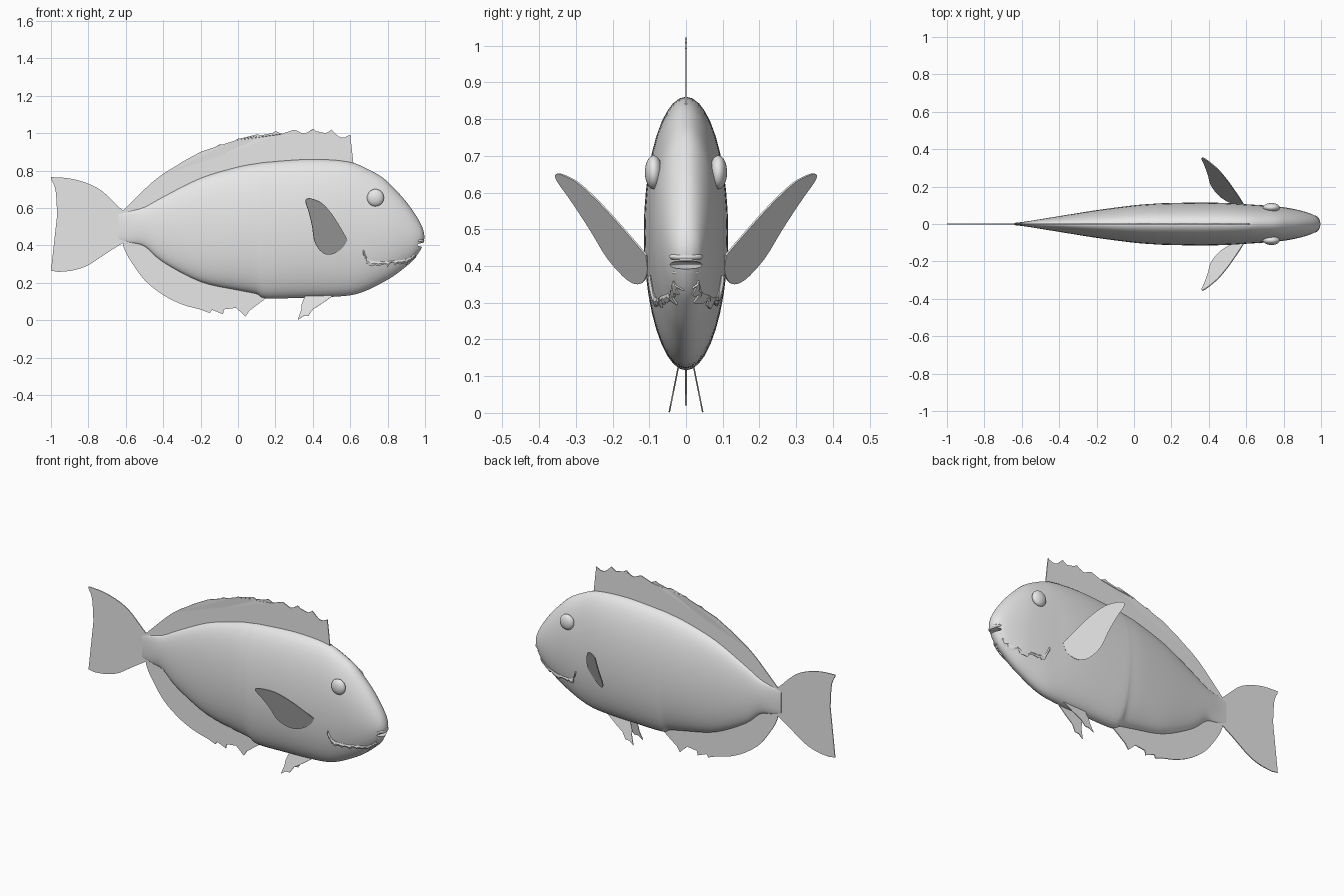
import bpy, bmesh, math, random
from mathutils import Vector

random.seed(4)
if "Cube" in bpy.data.objects:
    bpy.data.objects.remove(bpy.data.objects["Cube"])

grey = bpy.data.materials.new("plain grey")
grey.use_nodes = True
grey.diffuse_color = (0.8, 0.8, 0.8, 1)
grey.node_tree.nodes["Principled BSDF"].inputs["Base Color"].default_value = (0.8, 0.8, 0.8, 1)


def activate(obj):
    bpy.ops.object.select_all(action='DESELECT')
    obj.select_set(True)
    bpy.context.view_layer.objects.active = obj


def smooth(obj, degrees=40):
    activate(obj)
    bpy.ops.object.shade_smooth_by_angle(angle=math.radians(degrees))


def make(name, bm):
    mesh = bpy.data.meshes.new(name)
    bmesh.ops.recalc_face_normals(bm, faces=bm.faces)
    bm.to_mesh(mesh)
    bm.free()
    obj = bpy.data.objects.new(name, mesh)
    bpy.context.collection.objects.link(obj)
    mesh.materials.append(grey)
    return obj


def spline(points, steps):
    """Points along a smooth curve through the given tuples."""
    pts = [Vector(p) for p in points]
    out = []
    for i in range(len(pts) - 1):
        a, b = pts[max(i - 1, 0)], pts[i]
        c, d = pts[i + 1], pts[min(i + 2, len(pts) - 1)]
        for s in range(steps):
            t = s / steps
            out.append(b + (c - a) * t / 2 + (a * 2 - b * 5 + c * 4 - d) * t * t / 2
                       + (b * 3 - a - c * 3 + d) * t ** 3 / 2)
    return out + [pts[-1]]


def lookup(rows, x):
    """Linear interpolation in rows sorted by their first value."""
    if x <= rows[0][0]:
        return rows[0]
    for a, b in zip(rows, rows[1:]):
        if x <= b[0]:
            return a.lerp(b, (x - a[0]) / (b[0] - a[0]))
    return rows[-1]


def fin(name, outline, depth=lambda x, z: 0.0, thickness=0.005):
    """Thin sheet with the given side outline; depth gives its y."""
    bm = bmesh.new()
    bm.faces.new([bm.verts.new((p[0], depth(p[0], p[1]), p[1])) for p in outline])
    bmesh.ops.triangulate(bm, faces=bm.faces)
    obj = make(name, bm)
    mod = obj.modifiers.new("thickness", 'SOLIDIFY')
    mod.thickness = thickness
    mod.offset = 0
    return obj


def ellipsoid(name, centre, radii):
    bm = bmesh.new()
    bmesh.ops.create_uvsphere(bm, u_segments=32, v_segments=16, radius=1)
    bmesh.ops.scale(bm, vec=radii, verts=bm.verts)
    bmesh.ops.translate(bm, vec=centre, verts=bm.verts)
    return make(name, bm)


# Body: oval rings along x (position, belly height, back height, half width)
stations = [
    (-.64, .43, .57, .006), (-.58, .415, .583, .013), (-.5, .395, .605, .026),
    (-.4, .31, .66, .042), (-.2, .205, .76, .074), (0, .16, .82, .1),
    (.1, .14, .838, .108), (.15, .117, .845, .111), (.35, .12, .86, .115),
    (.5, .125, .858, .112), (.61, .135, .843, .105), (.69, .16, .81, .1),
    (.77, .2, .765, .093), (.83, .235, .71, .085), (.89, .28, .645, .072),
    (.94, .325, .578, .057), (.975, .375, .52, .04), (.991, .41, .48, .022),
    (.996, .437, .455, .006)]
rings = spline(stations, 4)
SIDES = 40
bm = bmesh.new()
loops = []
for x, low, high, half in rings:
    loop = []
    for k in range(SIDES):
        a = math.tau * k / SIDES
        loop.append(bm.verts.new((x, half * math.cos(a),
                                  (low + high) / 2 + (high - low) / 2 * math.sin(a))))
    loops.append(loop)
for r, s in zip(loops, loops[1:]):
    for k in range(SIDES):
        n = (k + 1) % SIDES
        bm.faces.new((r[k], r[n], s[n], s[k]))
bm.faces.new(loops[0])
bm.faces.new(loops[-1])
body = make("body", bm)

# Mouth slit cut into the snout
cutter = ellipsoid("mouth_cutter", (.99, 0, .403), (.05, .055, .011))
cutter.hide_render = True
mod = body.modifiers.new("mouth", 'BOOLEAN')
mod.operation = 'DIFFERENCE'
mod.solver = 'EXACT'
mod.object = cutter
activate(body)
bpy.ops.object.modifier_apply(modifier="mouth")
bpy.data.objects.remove(cutter)
smooth(body)

# Lips
smooth(ellipsoid("upper_lip", (.966, 0, .425), (.03, .046, .014)))
smooth(ellipsoid("lower_lip", (.95, 0, .383), (.026, .04, .013)))


def half_width(x, z):
    _, low, high, half = lookup(rings, x)
    t = (z - (low + high) / 2) / ((high - low) / 2)
    return half * math.sqrt(max(0, 1 - t * t))


# Eyes and ragged cheek edges on both sides
cheek = spline([(.67, .375), (.695, .325), (.76, .312), (.84, .318), (.91, .33), (.95, .36)], 6)
for side, label in ((1, "left"), (-1, "right")):
    smooth(ellipsoid(label + "_eye", (.735, side * .088, .655), (.045, .024, .046)))
    bm = bmesh.new()
    columns = []
    for x, z in cheek:
        drop = random.uniform(.008, .032)
        column = []
        for f, lift in ((0, .001), (.5, .007), (1, .005)):
            h = z - drop * f
            column.append(bm.verts.new((x, side * (half_width(x, h) + lift), h)))
        columns.append(column)
    for a, b in zip(columns, columns[1:]):
        for k in range(2):
            bm.faces.new((a[k], b[k], b[k + 1], a[k + 1]))
    edge = make(label + "_cheek_edge", bm)
    mod = edge.modifiers.new("thickness", 'SOLIDIFY')
    mod.thickness = .006
    mod.offset = 0

# Dorsal fin: smooth rear, scalloped between spines toward the head
crest = spline([(-.615, .585), (-.55, .65), (-.45, .745), (-.35, .815), (-.2, .9),
                (0, .972), (.2, 1.012), (.4, 1.025), (.5, 1.02), (.6, .993)], 4)
outline = []
COUNT = 120
for i in range(COUNT + 1):
    x = -.615 + 1.215 * i / COUNT
    scallop = math.sin(math.pi * (((.6 - x) / .1) % 1))
    depth = .03 * min(1, max(0, (x + .4) / .9))
    outline.append((x, lookup(crest, x)[1] - depth * scallop))
outline.append((.618, .83))
for i in range(21):
    x = .6 - 1.215 * i / 20
    outline.append((x, lookup(rings, x)[2] - .025))
fin("dorsal_fin", outline)

# Anal fin with short spines at its front end
outline = spline([(-.615, .4), (-.585, .335), (-.5, .215), (-.4, .135), (-.3, .085),
                  (-.2, .057)], 4)
outline += [(-.15, .038), (-.14, .056), (-.08, .032), (-.075, .058), (-.01, .066),
            (.04, .02), (.06, .05), (.15, .118)]
for i in range(13):
    x = .15 - .765 * i / 12
    outline.append((x, lookup(rings, x)[1] + .025))
fin("anal_fin", outline)

# Tail fin
upper = spline([(-.57, .565), (-.62, .59), (-.72, .685), (-.8, .73), (-.9, .758), (-1, .765)], 5)
rear = spline([(-.998, .75), (-.975, .69), (-.967, .52), (-.975, .36), (-1, .265)], 5)
lower = spline([(-.96, .258), (-.88, .267), (-.8, .295), (-.7, .36), (-.62, .41), (-.57, .43)], 5)
fin("tail_fin", upper + rear + lower)

# Paired pectoral and pelvic fins
paddle = spline([(.585, .43), (.545, .5), (.5, .57), (.45, .625), (.4, .648), (.37, .65),
                 (.362, .63), (.378, .58), (.397, .5), (.41, .42), (.45, .362),
                 (.5, .353), (.555, .385), (.585, .43)], 4)[:-1]
keel = [(.52, .14), (.36, .135), (.34, .085), (.338, .055), (.32, .002), (.35, .022),
        (.375, .022), (.4, .058), (.45, .09), (.49, .118)]
for side, label in ((1, "left"), (-1, "right")):
    fin(label + "_pectoral_fin", paddle,
        lambda x, z: side * (.108 - .622 * (x - .585) + .51 * (z - .43)))
    fin(label + "_pelvic_fin", keel,
        lambda x, z: side * (.02 + .2 * (.13 - z)), .004)
